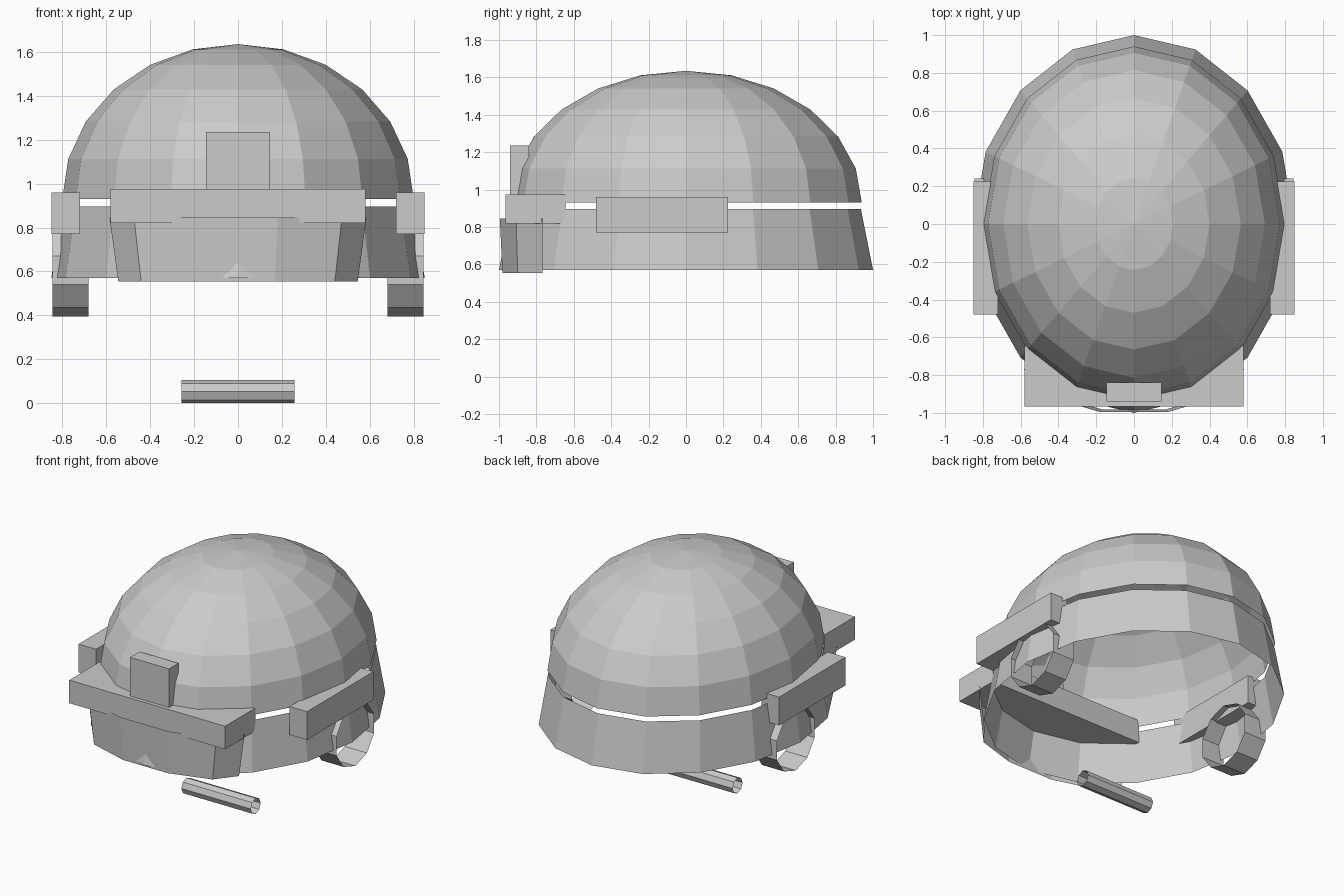
import bpy
import math

if "Cube" in bpy.data.objects:
    bpy.data.objects.remove(bpy.data.objects["Cube"], do_unlink=True)

grey = bpy.data.materials.new("light_grey")
grey.use_nodes = True
COLOUR = (0.6, 0.6, 0.6, 1)
grey.diffuse_color = COLOUR
grey.node_tree.nodes["Principled BSDF"].inputs["Base Color"].default_value = COLOUR


def add_mesh(name, verts, faces):
    mesh = bpy.data.meshes.new(name)
    mesh.from_pydata(verts, [], faces)
    mesh.materials.append(grey)
    obj = bpy.data.objects.new(name, mesh)
    bpy.context.collection.objects.link(obj)
    return obj


def loft(name, rings, closed=True, pole=None):
    """Open shell through rings of points, listed bottom to top."""
    n = len(rings[0])
    verts = [p for ring in rings for p in ring]
    faces = []
    spans = n if closed else n - 1
    for k in range(len(rings) - 1):
        for i in range(spans):
            j = (i + 1) % n
            a, b = k * n, (k + 1) * n
            faces.append((a + i, a + j, b + j, b + i))
    if pole:
        top = (len(rings) - 1) * n
        verts.append(pole)
        faces += [(top + i, top + (i + 1) % n, len(verts) - 1) for i in range(n)]
    return add_mesh(name, verts, faces)


def ellipse(rx, ry, z, sides=16, start=0.0, sweep=360.0, cy=0.0):
    pts = []
    count = sides if sweep == 360.0 else sides + 1
    for i in range(count):
        a = math.radians(start + sweep * i / sides)
        pts.append((rx * math.cos(a), cy + ry * math.sin(a), z))
    return pts


def box(name, x, y, z):
    """Box from (min, max) pairs."""
    verts = [(a, b, c) for a in x for b in y for c in z]
    faces = [(0, 1, 3, 2), (4, 6, 7, 5), (0, 4, 5, 1),
             (2, 3, 7, 6), (0, 2, 6, 4), (1, 5, 7, 3)]
    return add_mesh(name, verts, faces)


def tube(name, x, y, z, radius, sides):
    """Open tube along x with a corner at the bottom."""
    rings = []
    for px in x:
        ring = []
        for i in range(sides):
            a = 2 * math.pi * i / sides
            ring.append((px, y + radius * math.sin(a), z - radius * math.cos(a)))
        rings.append(ring)
    return loft(name, rings)


# Faceted dome, open underneath
BASE, HEIGHT = 0.93, 0.705
levels = [math.radians(15 * k) for k in range(6)]
loft("dome", [ellipse(0.8 * math.cos(a), 0.94 * math.cos(a), BASE + HEIGHT * math.sin(a))
              for a in levels], pole=(0, 0, BASE + HEIGHT))

# Flared band below the dome
loft("lower_band", [ellipse(0.85, 1.0, 0.57), ellipse(0.8, 0.935, 0.895)])

# Half-round visor, wider at the top
loft("visor", [ellipse(0.545, 0.226, 0.555, 5, 180, 180, -0.767),
               ellipse(0.585, 0.24, 0.845, 5, 180, 180, -0.767)], closed=False)

# Brim and front mount
box("brim", (-0.58, 0.58), (-0.965, -0.645), (0.82, 0.975))
box("front_mount", (-0.145, 0.145), (-0.94, -0.84), (0.94, 1.235))

# Side rails and ear rings
for side, s in (("left", 1), ("right", -1)):
    box(side + "_rail", sorted((s * 0.72, s * 0.85)), (-0.48, 0.225), (0.77, 0.96))
    tube(side + "_ear_ring", sorted((s * 0.68, s * 0.845)), 0.04, 0.605, 0.21, 10)

# Chin bar
tube("chin_bar", (-0.258, 0.258), -0.18, 0.0525, 0.0525, 8)
